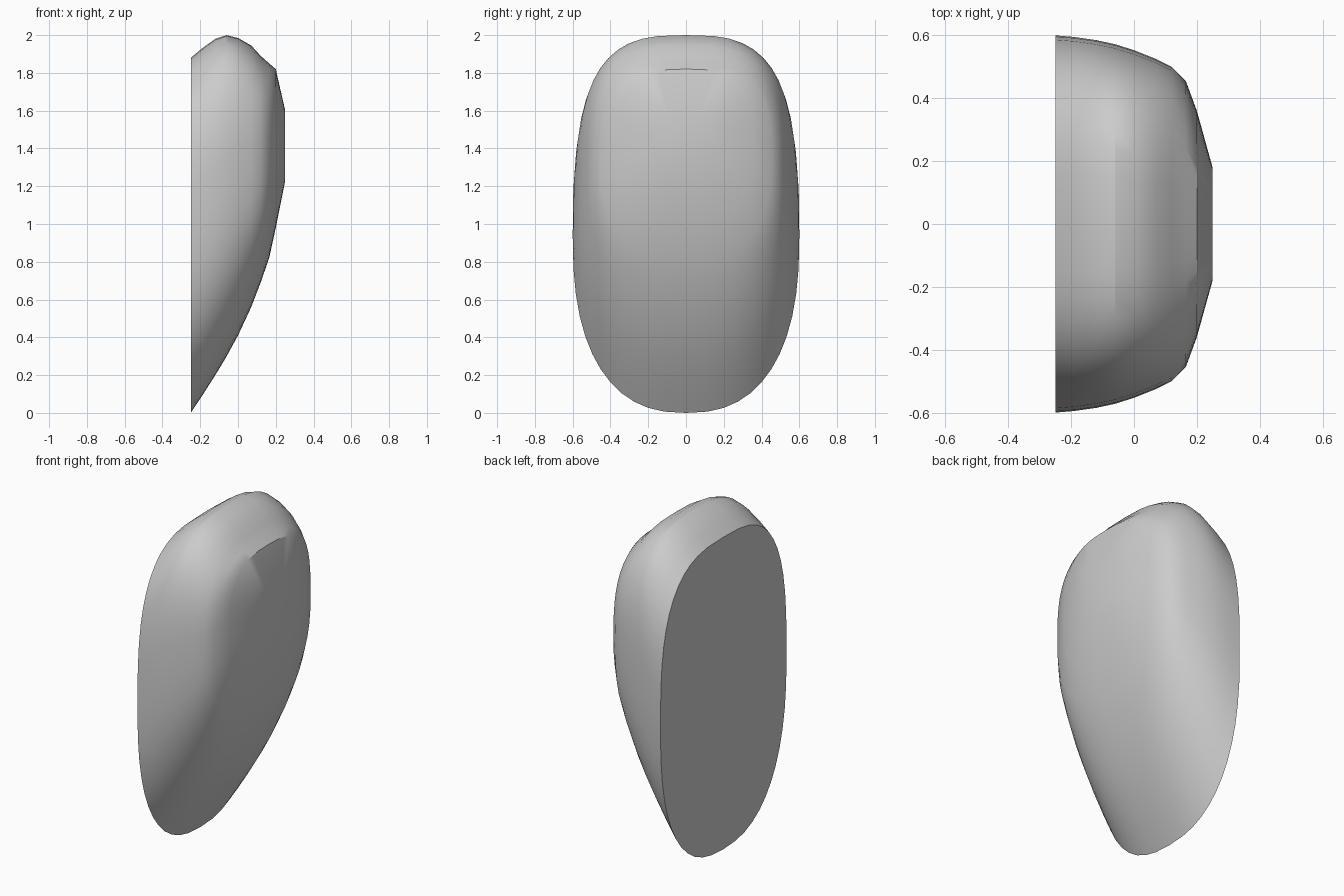
import bpy
import bmesh
from math import sin, cos, tau, radians, copysign

default_cube = bpy.data.objects.get("Cube")
if default_cube:
    bpy.data.objects.remove(default_cube, do_unlink=True)

SEGMENTS = 48
LOWER_POWER = 2.45
UPPER_POWER = 3.0

# Depth, bottom, top and half width of each contour, from flat back to front
CONTOURS = [
    (-0.25, 0.0, 1.88, 0.6),
    (-0.19, 0.09, 1.93, 0.595),
    (-0.12, 0.2, 1.98, 0.585),
    (-0.06, 0.3, 2.0, 0.572),
    (0.0, 0.41, 1.985, 0.553),
    (0.07, 0.56, 1.945, 0.525),
    (0.12, 0.69, 1.89, 0.5),
    (0.165, 0.82, 1.85, 0.455),
    (0.2, 0.98, 1.82, 0.36),
    (0.25, 1.23, 1.6, 0.18),
]


def rounded(value, power):
    """Turn a sine or cosine into a superellipse coordinate."""
    return copysign(abs(value) ** (2 / power), value)


def add_contour(mesh, depth, bottom, top, half_width):
    """Add one rounded outline, squarer at its upper end."""
    centre = (bottom + top) / 2
    half_height = (top - bottom) / 2
    ring = []
    for step in range(SEGMENTS):
        angle = tau * step / SEGMENTS
        power = UPPER_POWER if sin(angle) > 0 else LOWER_POWER
        y = half_width * rounded(cos(angle), power)
        z = centre + half_height * rounded(sin(angle), power)
        ring.append(mesh.verts.new((depth, y, z)))
    return ring


# Padded shell: contours joined side by side, with flat caps at both ends
mesh = bmesh.new()
rings = [add_contour(mesh, *contour) for contour in CONTOURS]
for inner, outer in zip(rings, rings[1:]):
    for i in range(SEGMENTS):
        j = (i + 1) % SEGMENTS
        mesh.faces.new((inner[i], inner[j], outer[j], outer[i]))
mesh.faces.new(rings[0])
mesh.faces.new(rings[-1])
bmesh.ops.recalc_face_normals(mesh, faces=mesh.faces[:])

data = bpy.data.meshes.new("rounded_pad")
mesh.to_mesh(data)
mesh.free()
pad = bpy.data.objects.new("rounded_pad", data)
bpy.context.collection.objects.link(pad)

# Smooth sides with a crisp rim around the flat back
bpy.ops.object.select_all(action="DESELECT")
pad.select_set(True)
bpy.context.view_layer.objects.active = pad
bpy.ops.object.shade_smooth_by_angle(angle=radians(30))
